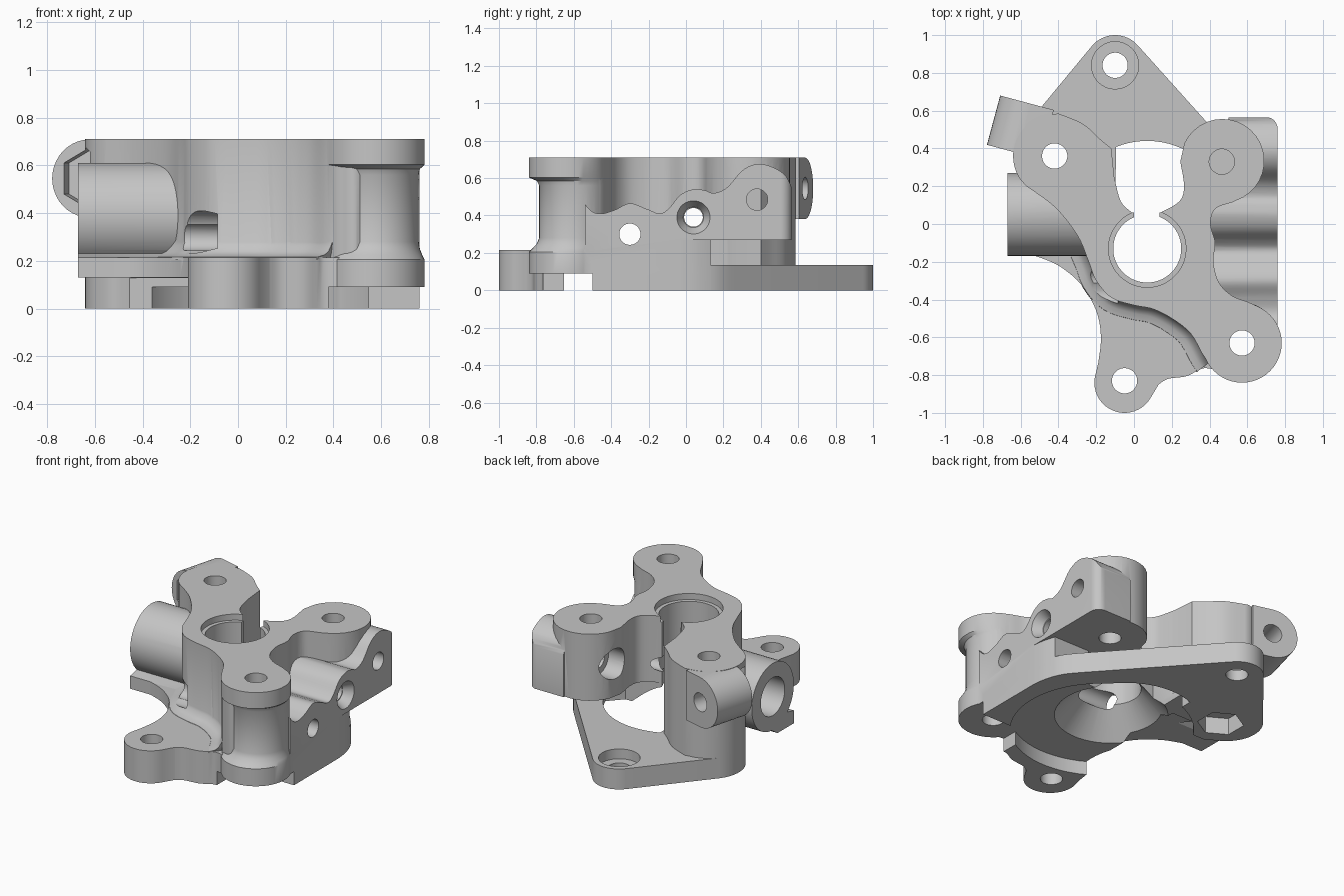
import bpy, bmesh
from math import cos, sin, radians
from mathutils import Vector

if "Cube" in bpy.data.objects:
    bpy.data.objects.remove(bpy.data.objects["Cube"])

grey = bpy.data.materials.new("plain_grey")
grey.use_nodes = True
grey.diffuse_color = (0.56, 0.56, 0.56, 1)
grey.node_tree.nodes["Principled BSDF"].inputs["Base Color"].default_value = (0.56, 0.56, 0.56, 1)


def make(name, bm):
    bmesh.ops.recalc_face_normals(bm, faces=bm.faces)
    me = bpy.data.meshes.new(name)
    bm.to_mesh(me)
    bm.free()
    me.materials.append(grey)
    ob = bpy.data.objects.new(name, me)
    bpy.context.collection.objects.link(ob)
    return ob


def loft(name, rings):
    """Closed solid through a list of equal-length point rings."""
    bm = bmesh.new()
    vs = [[bm.verts.new(p) for p in ring] for ring in rings]
    n = len(vs[0])
    for a, b in zip(vs, vs[1:]):
        for i in range(n):
            bm.faces.new((a[i], a[(i + 1) % n], b[(i + 1) % n], b[i]))
    bm.faces.new(vs[0])
    bm.faces.new(vs[-1])
    return make(name, bm)


def prism(name, pts, z0, z1):
    return loft(name, [[(x, y, z) for x, y in pts] for z in (z0, z1)])


def side_prism(name, pts, x0, x1):
    return loft(name, [[(x, y, z) for y, z in pts] for x in (x0, x1)])


def box(name, x0, x1, y0, y1, z0, z1):
    return prism(name, [(x0, y0), (x1, y0), (x1, y1), (x0, y1)], z0, z1)


def rod(name, a, b, r, r2=None, n=48):
    """Cylinder or cone between two points."""
    a, b = Vector(a), Vector(b)
    q = (b - a).to_track_quat('Z', 'Y')
    angles = [radians(360 * (i + .5) / n) for i in range(n)]
    return loft(name, [[c + q @ Vector((k * cos(t), k * sin(t), 0)) for t in angles]
                       for c, k in ((a, r), (b, r2 or r))])


def post(name, x, y, r, z0, z1, n=48):
    return rod(name, (x, y, z0), (x, y, z1), r, n=n)


def arc(x, y, r, a0, a1, n=20):
    return [(x + r * cos(radians(a0 + (a1 - a0) * i / n)),
             y + r * sin(radians(a0 + (a1 - a0) * i / n))) for i in range(n + 1)]


def smooth(pts, k=5):
    """Catmull-Rom curve through open points."""
    out, n = [], len(pts)
    for i in range(n - 1):
        p0, p1, p2, p3 = (Vector(pts[min(max(i + j, 0), n - 1)]) for j in (-1, 0, 1, 2))
        for s in range(k):
            t = s / k
            out.append(tuple(0.5 * (2 * p1 + (p2 - p0) * t + (2 * p0 - 5 * p1 + 4 * p2 - p3) * t * t
                                    + (3 * p1 - p0 - 3 * p2 + p3) * t ** 3)))
    return out + [tuple(pts[-1])]


def offset(pts, d):
    """Move an open path sideways, to the right of its direction."""
    out = []
    for i, p in enumerate(pts):
        t = (Vector(pts[min(i + 1, len(pts) - 1)]) - Vector(pts[max(i - 1, 0)])).normalized()
        out.append((p[0] + t.y * d, p[1] - t.x * d))
    return out


def combine(target, tool, op):
    mod = target.modifiers.new(op, 'BOOLEAN')
    mod.operation, mod.object, mod.solver = op, tool, 'EXACT'
    bpy.context.view_layer.objects.active = target
    bpy.ops.object.modifier_apply(modifier=mod.name)
    bpy.data.objects.remove(tool)


# Tower: ring, two back towers and the neck of the front lug
left_side = [(-.12, .4), (-.18, .45), (-.27, .53), (-.4, .585)]
front_side = [(-.57, .2), (-.42, .09), (-.3, -.06), (-.24, -.2), (-.2, -.3), (-.12, -.39), (0, -.43),
              (.1, -.45), (.2, -.5), (.3, -.58), (.37, -.7), (.43, -.76), (.52, -.77)]
right_side = [(.7, -.56), (.7, -.47), (.62, -.42), (.52, -.38), (.45, -.31), (.42, -.2), (.43, -.1),
              (.405, 0), (.43, .08), (.52, .115)]
outline = (smooth(left_side) + arc(-.42, .36, .22, 100, 215)
           + smooth(front_side + right_side) + arc(.468, .334, .222, -60, 155)
           + smooth([(.245, .33), (.265, .2), (.24, .12), (.14, .06)])
           + smooth([(-.01, .06), (-.07, .12), (-.105, .25)]))
body = prism("housing", outline, 0, .71)
combine(body, box("under_gap", .1, 1, .13, 1, -1, .27), 'DIFFERENCE')

# Base plate and front floor
shoulder = smooth([(.76, -.03), (.745, .07), (.7, .18), (.6, .3)])
plate = (arc(-.1, .84, .16, 42, 140) + [(-.49, .62)] + arc(-.42, .36, .22, 140, 260)
         + [(-.25, .1), (0, -.4), (.6, -.5), (.76, -.5)] + shoulder)
floor_edge = (smooth([(-.52, -.17), (-.4, -.22), (-.28, -.32), (-.2, -.46), (-.175, -.6), (-.19, -.74)])
              + arc(-.05, -.84, .16, 165, 330)
              + smooth([(.13, -.85), (.18, -.82), (.28, -.805), (.36, -.765), (.43, -.77)])
              + [(.6, -.6), (.7, -.4), (.3, -.05), (-.2, .05), (-.3, 0), (-.67, 0), (-.67, -.17)])
floor = prism("front_floor", floor_edge, 0, .215)
combine(floor, box("barrel_relief", -.8, -.2, -.62, .3, -1, .13), 'DIFFERENCE')

# Fillet where the tower meets the floor
foot = smooth(front_side[2:11] + [(.395, -.735)])
fillet = [[(x, y, z) for x, y in offset(foot, d) + [(.45, -.65), (.3, -.3), (0, -.2), (-.2, 0)]]
          for d, z in ((.08, .205), (.075, .217), (.042, .225), (.02, .24), (.006, .265), (-.01, .3))]

# Side block with a wavy top, drawn across its side face
wave = smooth([(.565, .55), (.53, .615), (.46, .66), (.38, .675), (.3, .64), (.22, .55), (.15, .52),
               (.1, .535), (.04, .54), (-.03, .51), (-.09, .44), (-.14, .41), (-.21, .435), (-.3, .465),
               (-.38, .43), (-.45, .41), (-.5, .42), (-.54, .46)])
side = [(-.54, .09), (-.5, .09), (-.5, 0), (.13, 0), (.13, .27), (.565, .27)] + wave
block = side_prism("side_block", side, .38, .76)
for trim in (prism("corner_round", arc(.7, .505, .06, 0, 90) + [(.72, .6), (.8, .6), (.8, .52)], 0, 1),
             box("inner_trim", .3, .5, .49, .6, 0, 1),
             prism("shoulder_round", shoulder + [(.9, .3), (.9, -.03)], -1, .27)):
    combine(block, trim, 'DIFFERENCE')

# Front lug column: a waisted spool whose waist sits slightly back
spool = [(.21, -.63, .09), (.21, -.63, .205), (.2, -.62, .225), (.19, -.607, .25), (.185, -.6, .28),
         (.185, -.6, .56), (.19, -.607, .585), (.21, -.63, .603), (.21, -.63, .71)]
lug = [[(x, y, z) for x, y in arc(.572, cy, r, 0, 352.5, 47)] for r, cy, z in spool]

# Tilted clamp arm: half-round outside, square where it joins the tower
ctr, axis, inward = Vector((-.585, .507)), Vector((.26, .966)), Vector((.966, -.26))
tip = [(*(ctr + axis * s), .545) for s in (-.135, .135)]
arm = [[(*(ctr + axis * s + inward * d), .545 + h)
        for d, h in arc(0, 0, .164, 90, 270) + [(.13, -.164), (.13, .164)]] for s in (-.135, .135)]

for part in (prism("base_plate", plate, 0, .135),
             floor, block,
             loft("floor_fillet", fillet),
             loft("front_lug", lug),
             rod("side_barrel", (-.67, .05, .39), (-.2, .05, .39), .22),
             side_prism("barrel_foot", [(-.17, .13), (0, .13), (.2, .26), (0, .35), (-.1, .23), (-.17, .215)], -.67, -.3),
             loft("clamp_arm", arm)):
    combine(body, part, 'UNION')

# Underside recesses, bore and chamber
cuts = [box("tower_relief", -.8, -.2, -.62, .12, -1, .129),
        box("lug_relief", .38, 1, -1, -.5, -1, .09),
        post("motor_recess", .1, -.18, .55, -1, .09, 64),
        rod("bore_cone", (.07, -.13, .08), (.07, -.13, .27), .35, .175),
        prism("chamber", arc(.07, 0, .44, 20, 112) + [(-.1, .06), (.4, .06)], -1, .27),
        post("bore", .07, -.13, .18, -1, 1, 64),
        post("bore_rim", .07, -.13, .205, .67, 1, 64),
        box("bore_slot", 0, .135, -.05, .1, -1, 1),
        rod("front_window", (-.8, -.36, .32), (-.085, -.36, .32), .09),
        post("plate_counterbore", -.1, .84, .125, .07, .5),
        post("nut_pocket", -.4, .33, .14, -1, .11, 6)]

# Screw holes
for x, y, z in ((-.42, .36, -1), (.465, .33, .2), (.572, -.63, -1), (-.05, -.83, -1), (-.1, .84, -1)):
    cuts.append(post("screw_hole", x, y, .067, z, 1, 32))
for y, z, start in ((-.3, .3, -1), (.38, .485, .1)):
    cuts.append(rod("side_hole", (start, y, z), (1, y, z), .057, n=32))
cuts += [rod("side_counterbore", (.1, .38, .485), (.37, .38, .485), .1, n=32),
         rod("feed_hole", (-1, .04, .39), (1, .04, .39), .05, n=32),
         rod("feed_flare", (.7, .04, .39), (.78, .04, .39), .055, .1, 32),
         rod("barrel_socket", (-1, .05, .39), (-.25, .05, .39), .125),
         rod("arm_hole", tip[0], Vector(tip[1]) + Vector((.05, .19, 0)), .06, n=32),
         rod("arm_nut", Vector(tip[0]) - Vector((.03, .1, 0)), Vector(tip[0]) + Vector((.02, .07, 0)), .13, n=6)]
for cut in cuts:
    combine(body, cut, 'DIFFERENCE')

bpy.ops.object.select_all(action='DESELECT')
body.select_set(True)
bpy.context.view_layer.objects.active = body
bpy.ops.object.shade_smooth_by_angle(angle=radians(32))
